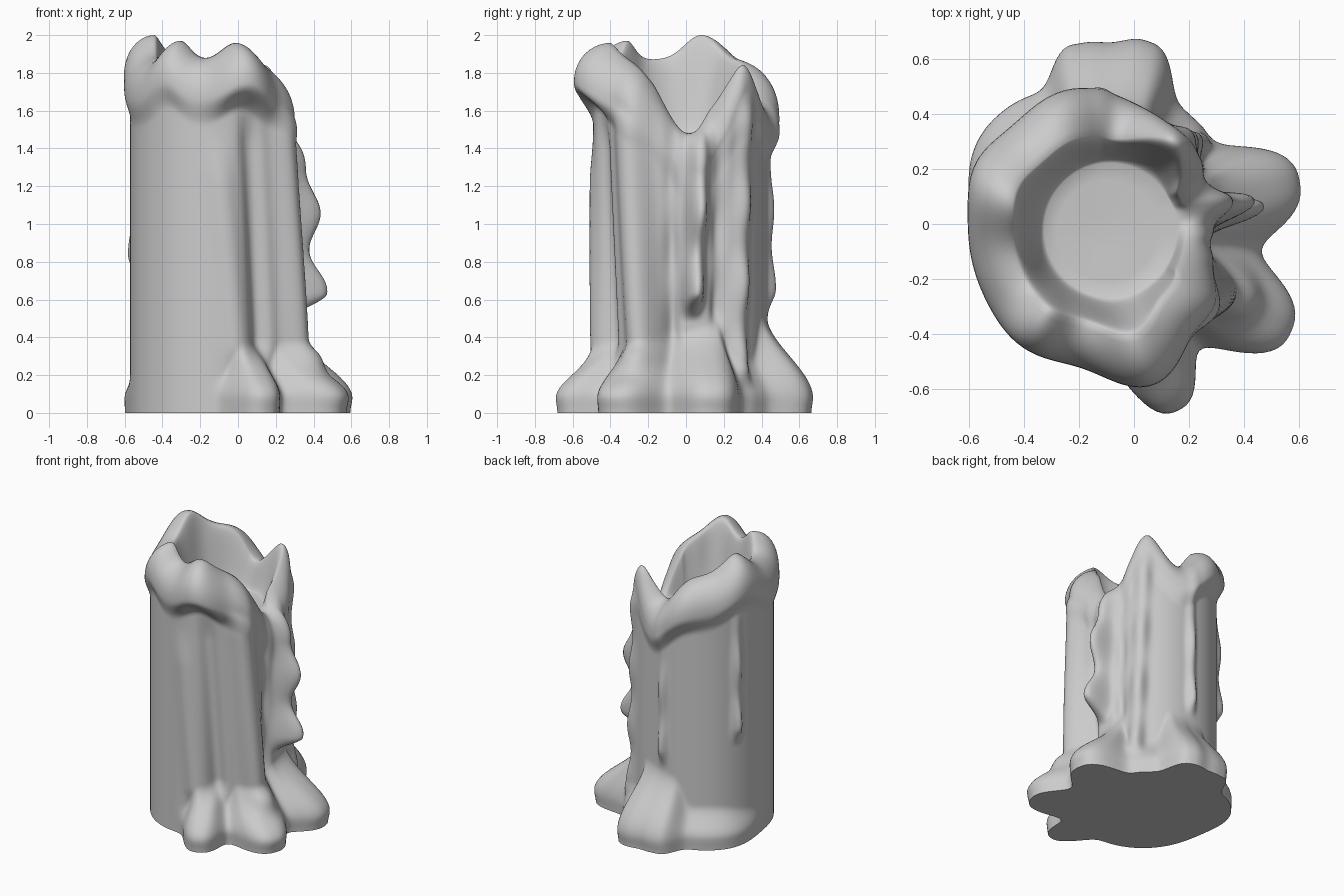
import bpy, bmesh, math

if "Cube" in bpy.data.objects:
    bpy.data.objects.remove(bpy.data.objects["Cube"])

CX, CY = -0.13, -0.03      # candle axis
FLOOR = 1.48               # wax pool level
N = 240                    # segments around
ROWS = 90                  # rows up the outer wall

# bumps around the candle: (angle from +x, width, amount)
foot_lobes = [(14, 19, .33), (-27, 18, .36), (-66, 14, .25), (75, 13, .25),
              (96, 11, .18), (130, 35, .10), (50, 13, .08)]
lip_lobes = [(-70, 20, .12), (-122, 22, .03), (0, 30, -.05), (102, 25, .06), (150, 18, .04)]
rim_waves = [(-122, 14, .10), (-72, 15, .09), (160, 22, .13), (8, 33, -.39),
             (49, 11, .07), (80, 20, -.20)]

# wax runs: (angle at foot, lean per unit height, width, bottom, top, bulge)
drips = [(5, 6, 6, .48, 1.68, .15),
         (-22, -9, 11, .18, 1.75, .13),
         (40, 5, 6, .1, 1.8, .05),
         (89, 0, 4, .5, 1.6, .035),
         (152, 0, 4, .68, 1.7, .045),
         (-70, -12, 8, .2, 1.5, .03),
         (-53, -8, 7, .25, 1.7, -.055),
         (-6, -1, 5, .3, 1.5, -.03),
         (26, 2, 5, .4, 1.6, -.03)]


def smooth(a, b, x):
    t = min(1, max(0, (x - a) / (b - a)))
    return t * t * (3 - 2 * t)


def bump(deg, centre, width, power=2):
    d = (deg - centre + 180) % 360 - 180
    return math.exp(-abs(d / width) ** power)


def bumps(start, table, deg, power=2):
    return start + sum(amount * bump(deg, c, w, power) for c, w, amount in table)


def wall_radius(deg, z, top):
    """Outer wall: shaft, swollen lip, spreading foot and wax runs."""
    shaft = .462 - .05 * bump(deg, -5, 35) - .022 * bump(deg, -170, 40)
    foot, lip = bumps(shaft, foot_lobes, deg, 2.6), bumps(.47, lip_lobes, deg)
    r = shaft + (lip - shaft) * smooth(top - .36, top - .22, z)
    spread = .2 + (.17 + .17 * bump(deg, 60, 60)) * smooth(0, .25, foot - shaft)
    r += (foot - shaft) * (1 - smooth(.08, spread, z)) * (.965 + .035 * smooth(0, .08, z))
    for angle, lean, width, low, high, bulge in drips:
        ends = smooth(low, low + .15, z) * (1 - .4 * smooth(low, high, z)) * smooth(high, high - .3, z)
        beads = 1 + (.3 * math.cos(math.tau * (z - low - .17) / .42) if width < 7 else 0)
        r += bulge * ends * beads * bump(deg, angle + lean * z, width, 2.4)
    return r


def column(deg):
    """One vertical section (radius, z) from the foot to the wax pool."""
    top = bumps(1.87, rim_waves, deg)
    spike = bump(deg, 49, 22)
    roll = .2 - .07 * spike
    shoulder = top - roll
    heights = [shoulder * i / ROWS for i in range(ROWS + 1)]
    pts = [(wall_radius(deg, z, top), z) for z in heights]
    edge = pts[-1][0]
    inner = .24 + .045 * math.cos(math.radians(deg - 10))
    crest = max(inner + .04, edge * (.66 + .24 * spike))
    # rounded rim
    for i in range(1, 11):
        a = math.pi / 2 * i / 10
        pts.append((crest + (edge - crest) * math.cos(a), shoulder + roll * math.sin(a)))
    # inner wall falling to the pool
    for i in range(1, 13):
        t = i / 12
        pts.append((crest + (inner - crest) * t, top + (FLOOR - top) * smooth(0, 1, t)))
    # pool floor
    pts += [(inner * f, FLOOR - .01 * (1 - f)) for f in (.75, .5, .25)]
    return pts


# melted candle body, lofted from the sections
bm = bmesh.new()
rings = []
for k in range(N):
    deg = 360 * k / N - 180
    c, s = math.cos(math.radians(deg)), math.sin(math.radians(deg))
    rings.append([bm.verts.new((CX + r * c, CY + r * s, z)) for r, z in column(deg)])
pool = bm.verts.new((CX, CY, FLOOR - .01))
under = bm.verts.new((CX, CY, 0))
for k in range(N):
    a, b = rings[k - 1], rings[k]
    for i in range(len(a) - 1):
        bm.faces.new((a[i], b[i], b[i + 1], a[i + 1]))
    bm.faces.new((a[-1], b[-1], pool))
    bm.faces.new((b[0], a[0], under))
mesh = bpy.data.meshes.new("melted_candle")
bm.to_mesh(mesh)
bm.free()
candle = bpy.data.objects.new("melted_candle", mesh)
bpy.context.collection.objects.link(candle)
bpy.context.view_layer.objects.active = candle
candle.select_set(True)
bpy.ops.object.shade_smooth_by_angle(angle=math.radians(60))
